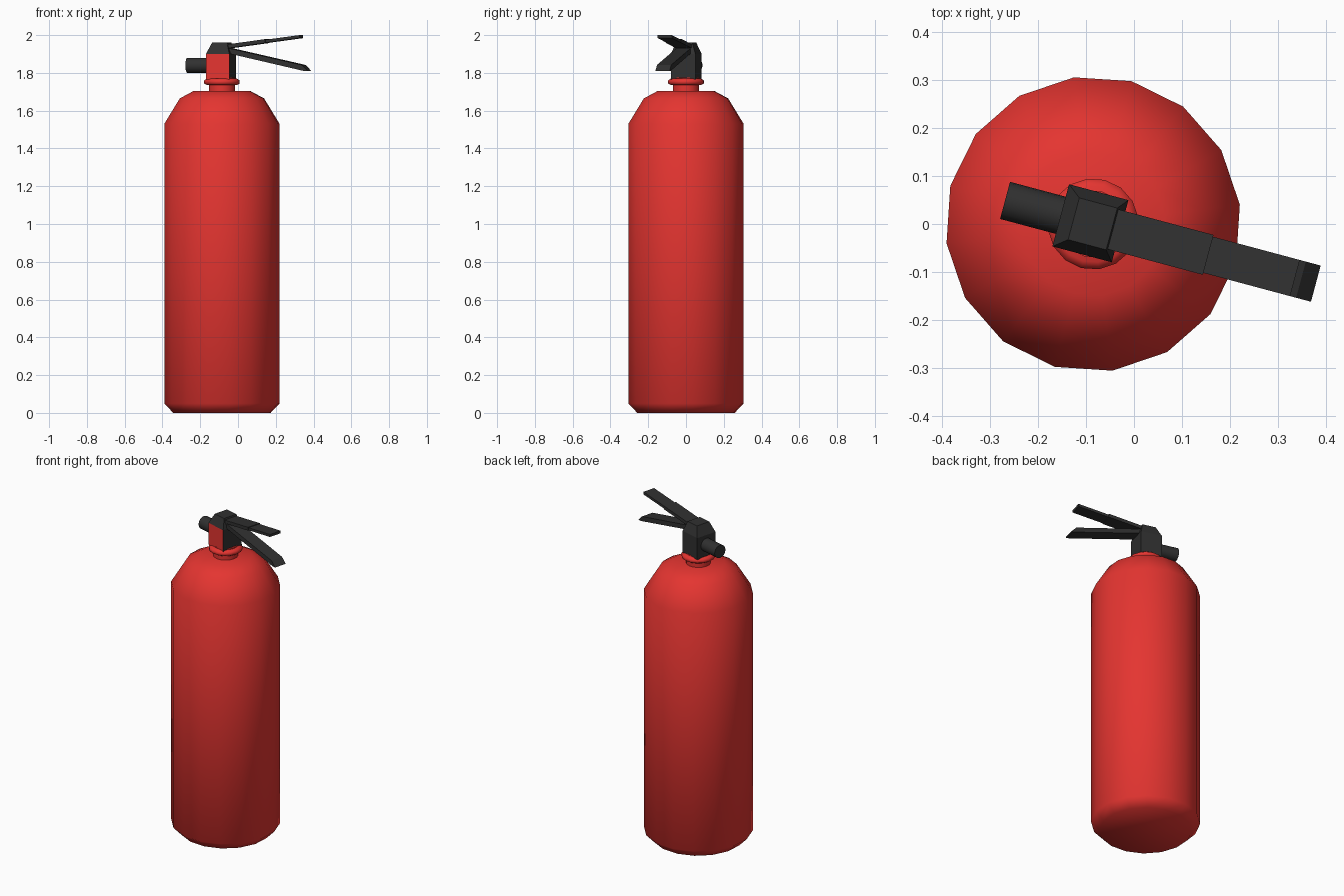
import bpy, bmesh, math
from mathutils import Matrix

if "Cube" in bpy.data.objects:
    bpy.data.objects.remove(bpy.data.objects["Cube"])

# Everything is modelled around a local axis, then turned and shifted as one
PLACE = Matrix.Translation((-0.085, 0, 0)) @ Matrix.Rotation(math.radians(-15), 4, 'Z')


def material(name, color):
    m = bpy.data.materials.new(name)
    m.diffuse_color = color
    m.use_nodes = True
    m.node_tree.nodes["Principled BSDF"].inputs["Base Color"].default_value = m.diffuse_color
    return m


RED = material("red_paint", (0.78, 0.035, 0.03, 1))
BLACK = material("black_plastic", (0.03, 0.03, 0.03, 1))


def finish(name, bm, mat, smooth=None):
    bmesh.ops.recalc_face_normals(bm, faces=bm.faces)
    me = bpy.data.meshes.new(name)
    bm.to_mesh(me)
    bm.free()
    me.materials.append(mat)
    ob = bpy.data.objects.new(name, me)
    bpy.context.collection.objects.link(ob)
    ob.matrix_world = PLACE
    if smooth:
        bpy.ops.object.select_all(action='DESELECT')
        bpy.context.view_layer.objects.active = ob
        ob.select_set(True)
        bpy.ops.object.shade_smooth_by_angle(angle=math.radians(smooth))
    return ob


def skin(bm, rings):
    """Bridge equal-sized rings of points and close both ends."""
    rows = [[bm.verts.new(p) for p in ring] for ring in rings]
    n = len(rows[0])
    for a, b in zip(rows, rows[1:]):
        for i in range(n):
            bm.faces.new((a[i], a[(i + 1) % n], b[(i + 1) % n], b[i]))
    bm.faces.new(rows[0])
    bm.faces.new(rows[-1])


def lathe(name, profile, mat, smooth, sides=16, sideways=False, z=0):
    rings = []
    for r, h in profile:
        ring = []
        for i in range(sides):
            a = math.tau * i / sides
            u, v = r * math.cos(a), r * math.sin(a)
            ring.append((h, u, z + v) if sideways else (u, v, h))
        rings.append(ring)
    bm = bmesh.new()
    skin(bm, rings)
    return finish(name, bm, mat, smooth)


def extrude(name, outline, half, mat):
    """Side outline (x, z) given a width across y."""
    bm = bmesh.new()
    skin(bm, [[(x, y, z) for x, z in outline] for y in (-half, half)])
    return finish(name, bm, mat)


def frustum(name, levels, mat):
    """Stacked rectangles: x min, x max, half depth, height."""
    bm = bmesh.new()
    skin(bm, [[(a, -d, z), (b, -d, z), (b, d, z), (a, d, z)] for a, b, d, z in levels])
    return finish(name, bm, mat)


# Tank with chamfered foot and domed shoulder
lathe("tank", [(0.26, 0), (0.308, 0.05), (0.308, 1.53), (0.225, 1.665), (0.15, 1.705)], RED, 50)

# Neck and collar ring
lathe("neck", [(0.07, 1.69), (0.07, 1.775)], RED, 40)
lathe("collar", [(0.08, 1.735), (0.095, 1.744), (0.095, 1.76), (0.08, 1.77)], RED, 60)

# Valve block with a red front panel
block = frustum("valve_block", [(-0.07, 0.058, 0.067, 1.765), (-0.07, 0.058, 0.067, 1.9)], BLACK)
block.data.materials.append(RED)
for face in block.data.polygons:
    if face.normal.y < -0.9:
        face.material_index = 1

# Tapered cap holding the levers
frustum("valve_cap", [(-0.07, 0.058, 0.067, 1.9), (-0.042, 0.04, 0.045, 1.96)], BLACK)

# Outlet nozzle
lathe("nozzle", [(0.04, -0.19), (0.04, -0.06)], BLACK, 40, sideways=True, z=1.84)

# Upper lever in two steps, and lower carrying handle with a bent tip
extrude("upper_lever_base", [(0.0, 1.925), (0.248, 1.958), (0.248, 1.979), (0.0, 1.945)], 0.043, BLACK)
extrude("upper_lever_grip", [(0.23, 1.957), (0.435, 1.984), (0.435, 2.0), (0.23, 1.973)], 0.039, BLACK)
extrude("lower_handle", [(0.0, 1.91), (0.06, 1.9), (0.46, 1.81), (0.48, 1.81),
                         (0.448, 1.842), (0.06, 1.928), (0.0, 1.94)], 0.039, BLACK)
